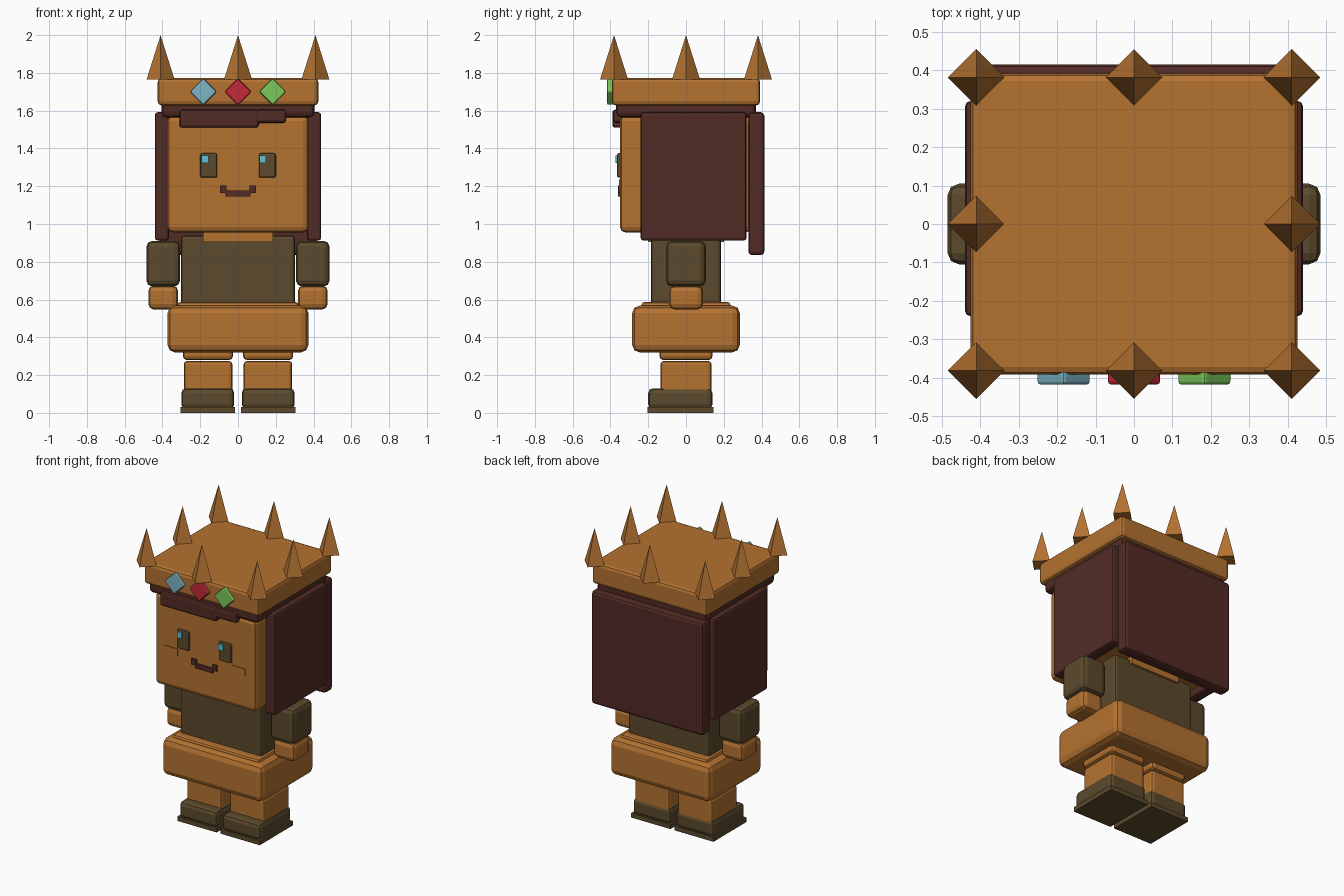
import bpy, bmesh, math
from mathutils import Matrix, Vector

cube = bpy.data.objects.get("Cube")
if cube:
    bpy.data.objects.remove(cube, do_unlink=True)


def material(name, rgb):
    m = bpy.data.materials.new(name)
    m.use_nodes = True
    m.diffuse_color = (*rgb, 1)
    bsdf = m.node_tree.nodes["Principled BSDF"]
    bsdf.inputs["Base Color"].default_value = (*rgb, 1)
    bsdf.inputs["Roughness"].default_value = 0.7
    return m


ORANGE = material("warm orange", (0.46, 0.17, 0.03))
BROWN = material("dark brown", (0.085, 0.024, 0.018))
OLIVE = material("olive brown", (0.105, 0.068, 0.026))
BLUE = material("gem blue", (0.20, 0.46, 0.55))
RED = material("gem red", (0.55, 0.022, 0.04))
GREEN = material("gem green", (0.20, 0.58, 0.10))
SHINE = material("eye shine", (0.13, 0.52, 0.66))


def finish(name, bm, mat):
    mesh = bpy.data.meshes.new(name)
    bm.to_mesh(mesh)
    bm.free()
    mesh.materials.append(mat)
    obj = bpy.data.objects.new(name, mesh)
    bpy.context.collection.objects.link(obj)
    return obj


def box(name, mat, x, y, z, bevel=0.0, spin=0.0):
    """Bevelled block given by its (low, high) range on each axis."""
    size = [r[1] - r[0] for r in (x, y, z)]
    mid = Vector([(r[0] + r[1]) / 2 for r in (x, y, z)])
    bm = bmesh.new()
    bmesh.ops.create_cube(bm, size=1)
    bmesh.ops.scale(bm, vec=size, verts=bm.verts)
    if bevel:
        bmesh.ops.bevel(bm, geom=bm.edges[:], offset=bevel, segments=2,
                        profile=0.5, affect='EDGES')
    bmesh.ops.transform(bm, verts=bm.verts,
                        matrix=Matrix.Translation(mid) @ Matrix.Rotation(spin, 4, 'Y'))
    return finish(name, bm, mat)


def sym(h):
    return (-h, h)


def pair(name, mat, x, y, z, bevel=0.0):
    """The same block on the left (+x) and right (-x)."""
    box("left_" + name, mat, x, y, z, bevel)
    box("right_" + name, mat, (-x[1], -x[0]), y, z, bevel)


# Legs and boots
pair("sole", OLIVE, (0.015, 0.305), (-0.205, 0.145), (0, 0.03))
pair("boot", OLIVE, (0.02, 0.30), (-0.2, 0.14), (0.02, 0.13), 0.025)
pair("leg", ORANGE, (0.03, 0.287), (-0.135, 0.135), (0.09, 0.275), 0.018)
pair("trouser_cuff", ORANGE, (0.027, 0.292), (-0.14, 0.14), (0.28, 0.37), 0.02)

# Body
box("skirt", ORANGE, sym(0.373), sym(0.285), (0.32, 0.568), 0.04)
box("belt", ORANGE, sym(0.32), sym(0.235), (0.5, 0.587), 0.015)
box("torso", OLIVE, sym(0.302), sym(0.185), (0.56, 0.94), 0.018)
box("collar", ORANGE, sym(0.185), sym(0.2), (0.905, 0.97))

# Arms
pair("sleeve", OLIVE, (0.307, 0.485), sym(0.105), (0.67, 0.91), 0.03)
pair("hand", ORANGE, (0.317, 0.475), sym(0.09), (0.547, 0.675), 0.03)

# Head and hair
box("head", ORANGE, sym(0.375), (-0.35, 0.345), (0.955, 1.575), 0.03)
pair("side_hair", BROWN, (0.365, 0.44), (-0.24, 0.32), (0.912, 1.592), 0.015)
box("back_hair", BROWN, sym(0.415), (0.33, 0.415), (0.835, 1.592), 0.02)
box("top_hair", BROWN, sym(0.405), sym(0.37), (1.565, 1.65), 0.025)
box("long_fringe", BROWN, (-0.31, 0.11), (-0.39, -0.32), (1.51, 1.605), 0.015)
box("short_fringe", BROWN, (0.09, 0.255), (-0.385, -0.32), (1.535, 1.605), 0.015)

# Face
pair("eye", OLIVE, (0.11, 0.2), (-0.365, -0.34), (1.245, 1.375), 0.01)
for side, x in (("left", 0.113), ("right", -0.192)):
    box(side + "_eye_shine", SHINE, (x, x + 0.036), (-0.373, -0.36), (1.322, 1.362))
pair("cheek", ORANGE, (0.2, 0.3), (-0.355, -0.345), (1.187, 1.235))
pair("mouth_corner", BROWN, (0.06, 0.095), (-0.36, -0.345), (1.163, 1.203))
box("mouth", BROWN, sym(0.065), (-0.36, -0.345), (1.145, 1.177))

# Crown band
box("crown_band", ORANGE, sym(0.425), sym(0.392), (1.628, 1.772), 0.02)

# Crown spikes on the corners and edge middles
for i in (-1, 0, 1):
    for j in (-1, 0, 1):
        if i or j:
            bm = bmesh.new()
            bmesh.ops.create_cone(
                bm, cap_ends=True, segments=4, radius1=0.074, radius2=0, depth=0.235,
                matrix=Matrix.Translation((0.41 * i, 0.381 * j, 1.8825)))
            finish("crown_spike", bm, ORANGE)

# Diamond gems on the front of the crown
for name, mat, x in (("blue", BLUE, -0.183), ("red", RED, 0), ("green", GREEN, 0.183)):
    box(name + "_gem", mat, (x - 0.05, x + 0.05), (-0.418, -0.38),
        (1.65, 1.75), 0.008, math.pi / 4)
